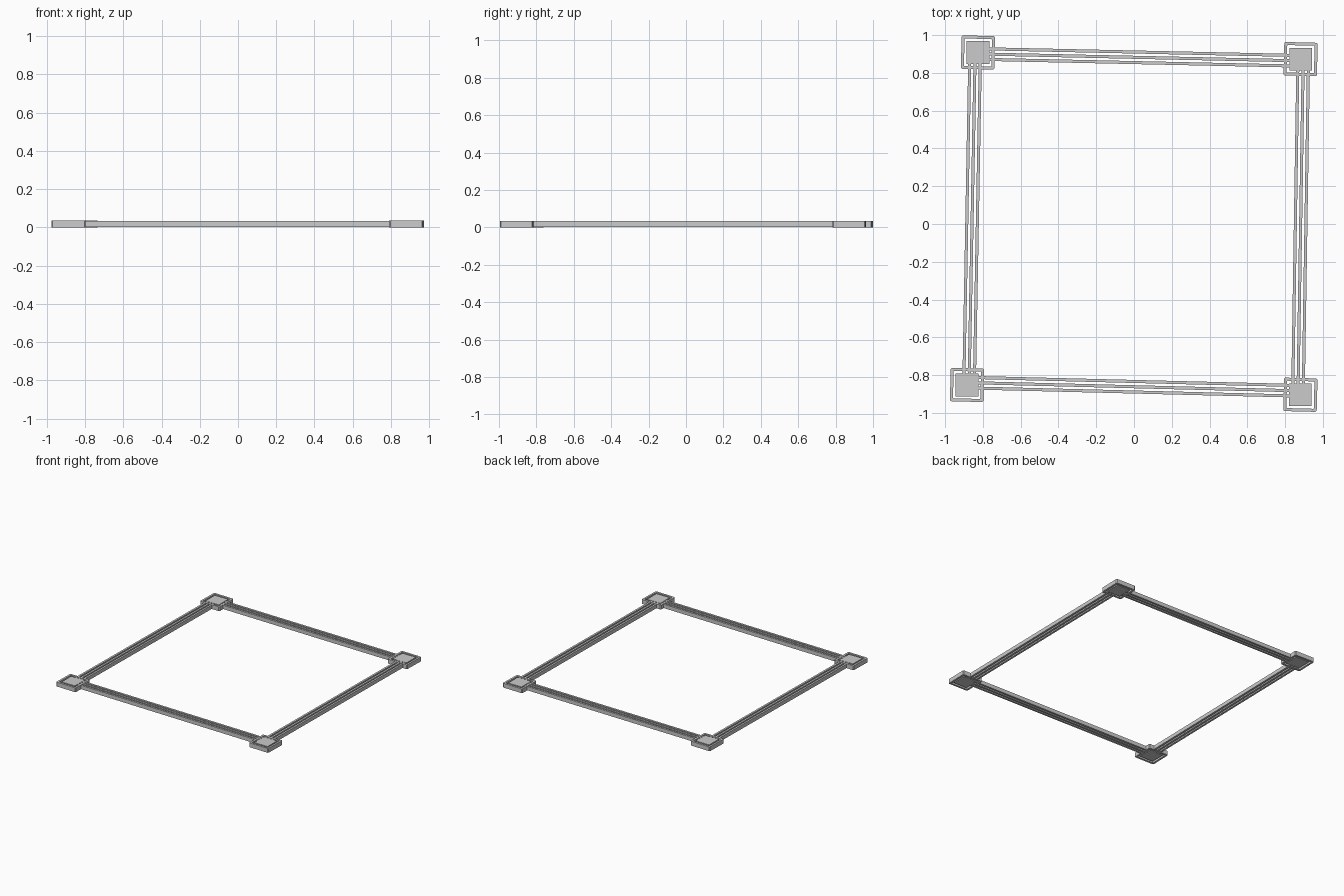
import bpy, bmesh
from math import radians, hypot, atan2, cos, sin
from mathutils import Matrix, Vector

if "Cube" in bpy.data.objects:
    bpy.data.objects.remove(bpy.data.objects["Cube"])

# corner positions (slightly skewed square)
CORNERS = {
    "back_left": (-0.826, 0.908),
    "back_right": (0.882, 0.873),
    "front_left": (-0.884, -0.852),
    "front_right": (0.881, -0.904),
}
# centre lines of the rail sets
RAILS = {
    "back": ((-0.766, 0.899), (0.822, 0.865)),
    "front": ((-0.825, -0.841), (0.821, -0.882)),
    "left": ((-0.842, 0.848), (-0.872, -0.792)),
    "right": ((0.895, 0.813), (0.869, -0.844)),
}
WALL = 0.016      # strip thickness
SPACING = 0.028   # gap between rail centre lines


def finish(name, bm):
    mesh = bpy.data.meshes.new(name)
    bm.normal_update()
    bm.to_mesh(mesh)
    bm.free()
    obj = bpy.data.objects.new(name, mesh)
    bpy.context.collection.objects.link(obj)
    return obj


def box(name, centre, size, z0, z1, angle=0.0):
    bm = bmesh.new()
    bmesh.ops.create_cube(bm, size=1.0)
    m = (Matrix.Translation((*centre, (z0 + z1) / 2)) @ Matrix.Rotation(angle, 4, 'Z')
         @ Matrix.Diagonal((size[0], size[1], z1 - z0, 1)))
    bm.transform(m)
    return finish(name, bm)


def frame(name, centre, half, wall, z0, z1, angle):
    # square ring: chamfered outer and inner outlines bridged at both heights
    bm = bmesh.new()
    rings = []
    for h, c in ((half, 0.006), (half - wall, 0.002)):
        pts = [(h, -h + c), (h, h - c), (h - c, h), (-h + c, h),
               (-h, h - c), (-h, -h + c), (-h + c, -h), (h - c, -h)]
        rings.append([[bm.verts.new((x, y, z)) for x, y in pts] for z in (z0, z1)])
    (ob, ot), (ib, it) = rings
    for i in range(8):
        j = (i + 1) % 8
        bm.faces.new((ob[i], ob[j], ot[j], ot[i]))
        bm.faces.new((ib[j], ib[i], it[i], it[j]))
        bm.faces.new((ot[i], ot[j], it[j], it[i]))
        bm.faces.new((ob[j], ob[i], ib[i], ib[j]))
    bm.transform(Matrix.Translation((*centre, 0)) @ Matrix.Rotation(angle, 4, 'Z'))
    return finish(name, bm)


# corner pads: solid plate inside a square border
for name, c in CORNERS.items():
    box(name + "_plate", c, (0.12, 0.12), 0.003, 0.034)
    frame(name + "_border", c, 0.0885, WALL, 0.0, 0.035, radians(-1.5))

# three parallel rails along each side
for name, (a, b) in RAILS.items():
    a, b = Vector(a), Vector(b)
    d = b - a
    angle = atan2(d.y, d.x)
    normal = Vector((-sin(angle), cos(angle)))
    for k, part in ((-1, "a"), (0, "b"), (1, "c")):
        box(f"{name}_rail_{part}", (a + b) / 2 + normal * k * SPACING,
            (d.length + 0.01, WALL), 0.002, 0.033, angle)
